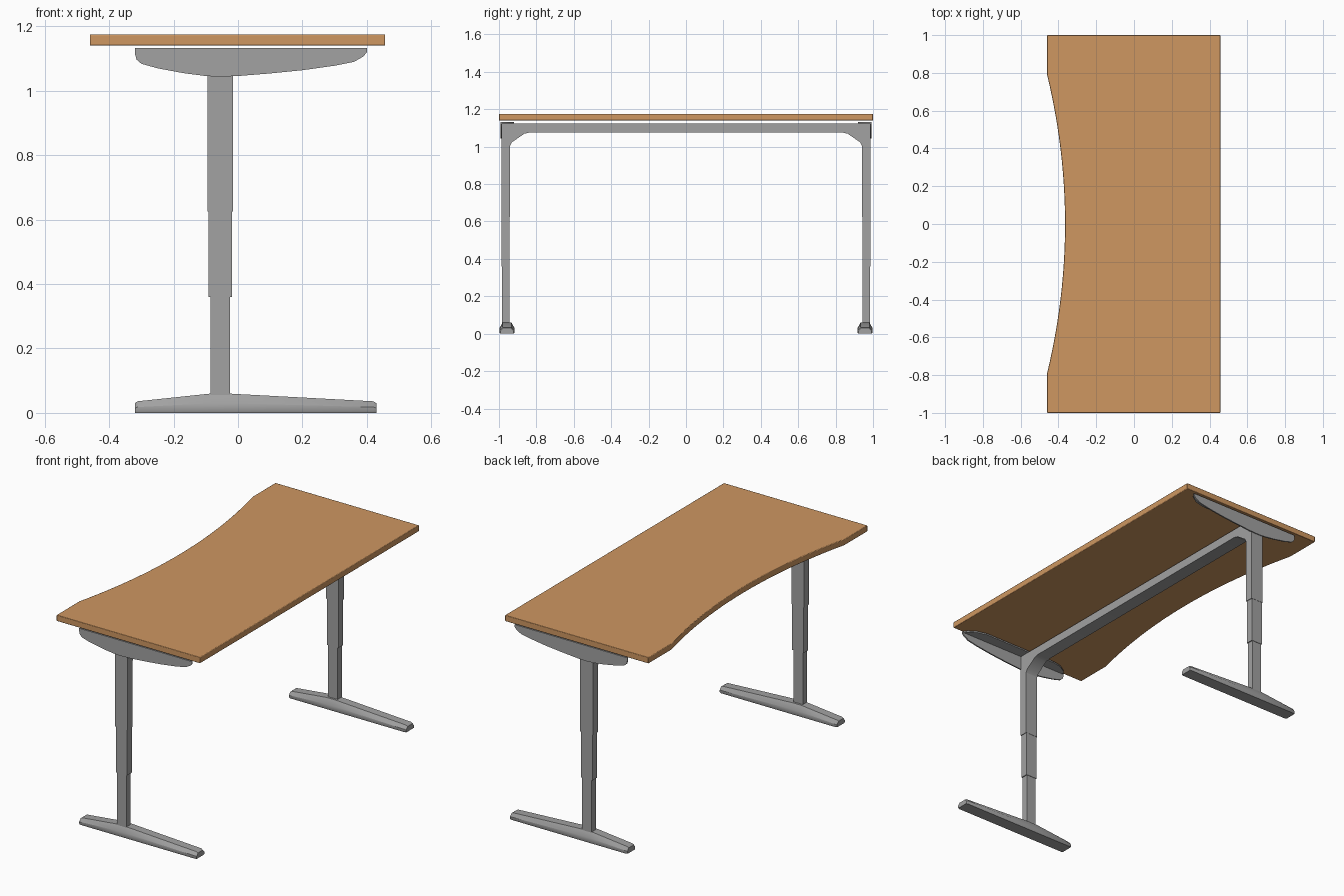
import bpy, bmesh, math

if "Cube" in bpy.data.objects:
    bpy.data.objects.remove(bpy.data.objects["Cube"])


def material(name, rgb):
    m = bpy.data.materials.new(name)
    m.diffuse_color = (*rgb, 1)
    m.use_nodes = True
    m.node_tree.nodes["Principled BSDF"].inputs["Base Color"].default_value = m.diffuse_color
    return m


WOOD = material("warm wood", (0.62, 0.31, 0.12))
GREY = material("grey metal", (0.36, 0.36, 0.36))


def loft(name, rings, mat, bevel=0.0, angle=30):
    """Skin a list of equal-length vertex rings and cap both ends."""
    bm = bmesh.new()
    rows = [[bm.verts.new(p) for p in ring] for ring in rings]
    n = len(rows[0])
    for a, b in zip(rows, rows[1:]):
        for i in range(n):
            j = (i + 1) % n
            bm.faces.new((a[i], a[j], b[j], b[i]))
    bm.faces.new(rows[0])
    bm.faces.new(rows[-1])
    bmesh.ops.recalc_face_normals(bm, faces=bm.faces)
    mesh = bpy.data.meshes.new(name)
    bm.to_mesh(mesh)
    bm.free()
    mesh.materials.append(mat)
    ob = bpy.data.objects.new(name, mesh)
    bpy.context.collection.objects.link(ob)
    bpy.ops.object.select_all(action='DESELECT')
    ob.select_set(True)
    bpy.context.view_layer.objects.active = ob
    bpy.ops.object.shade_smooth_by_angle(angle=math.radians(angle))
    if bevel:
        mod = ob.modifiers.new("soft edges", 'BEVEL')
        mod.width, mod.segments, mod.limit_method = bevel, 2, 'ANGLE'
        mod.angle_limit = math.radians(40)
    return ob


def box(name, x0, x1, y0, y1, z0, z1, mat, bevel=0.0):
    ring = [(x0, y0), (x1, y0), (x1, y1), (x0, y1)]
    return loft(name, [[(x, y, z) for x, y in ring] for z in (z0, z1)], mat, bevel)


# Tabletop with a shallow curved cut-out on the -x side
curve = [(-0.365 - 0.095 * (t / 12) ** 2, 0.79 * t / 12) for t in range(12, -13, -1)]
outline = [(-0.46, -1), (0.457, -1), (0.457, 1), (-0.46, 1)] + curve
loft("tabletop", [[(x, y, z) for x, y in outline] for z in (1.14, 1.175)], WOOD, 0.003)

# Portal frame: upper legs and crossbeam in one piece with braced corners
half = [(0.987, 0.625), (0.987, 1.118), (0.98, 1.125)]
inner = [(0.84, 1.075), (0.865, 1.069), (0.93, 1.024), (0.941, 1.005), (0.941, 0.625)]
portal = (half + [(-y, z) for y, z in reversed(half)]
          + [(-y, z) for y, z in reversed(inner)] + inner)
loft("upper_frame", [[(x, y, z) for y, z in portal] for x in (-0.095, -0.015)], GREY)

# Side bracket outline (x, z), lowest where it meets the leg
bracket = [(-0.32, 1.133), (-0.32, 1.115), (-0.315, 1.097), (-0.30, 1.084), (-0.25, 1.07),
           (-0.17, 1.055), (-0.10, 1.046), (-0.06, 1.044), (0.0, 1.046), (0.1, 1.054),
           (0.2, 1.064), (0.3, 1.078), (0.36, 1.09), (0.39, 1.107), (0.40, 1.12), (0.40, 1.133)]
# Foot stations: x, height, half width
stations = [(-0.32, 0.030, 0.036), (-0.312, 0.036, 0.04), (-0.085, 0.06, 0.04),
            (-0.03, 0.06, 0.04), (0.42, 0.036, 0.04), (0.43, 0.030, 0.036)]

for s, side in ((-1, "front"), (1, "back")):
    # Telescoping leg sections
    c = s * 0.964
    box(side + "_middle_leg", -0.091, -0.019, c - 0.0215, c + 0.0215, 0.36, 0.64, GREY)
    box(side + "_lower_leg", -0.085, -0.025, c - 0.019, c + 0.019, 0.05, 0.38, GREY)

    # Bracket plate and its inward flange under the top
    loft(side + "_bracket_plate",
         [[(x, s * y, z) for x, z in bracket] for y in (0.985, 0.993)], GREY)
    flange = [(-0.32, 0.99), (-0.30, 0.96), (-0.25, 0.93), (-0.2, 0.92),
              (0.28, 0.92), (0.34, 0.935), (0.385, 0.965), (0.40, 0.99)]
    loft(side + "_bracket_flange",
         [[(x, s * y, z) for x, y in flange] for z in (1.125, 1.133)], GREY)

    # Foot with sloping shoulders
    rings = []
    for x, h, w in stations:
        sec = [(-w + 0.003, 0), (w - 0.003, 0), (w, 0.006), (w, 0.5 * h),
               (0.6 * w, h), (-0.6 * w, h), (-w, 0.5 * h), (-w, 0.006)]
        rings.append([(x, s * 0.957 + y, z) for y, z in sec])
    loft(side + "_foot", rings, GREY)
